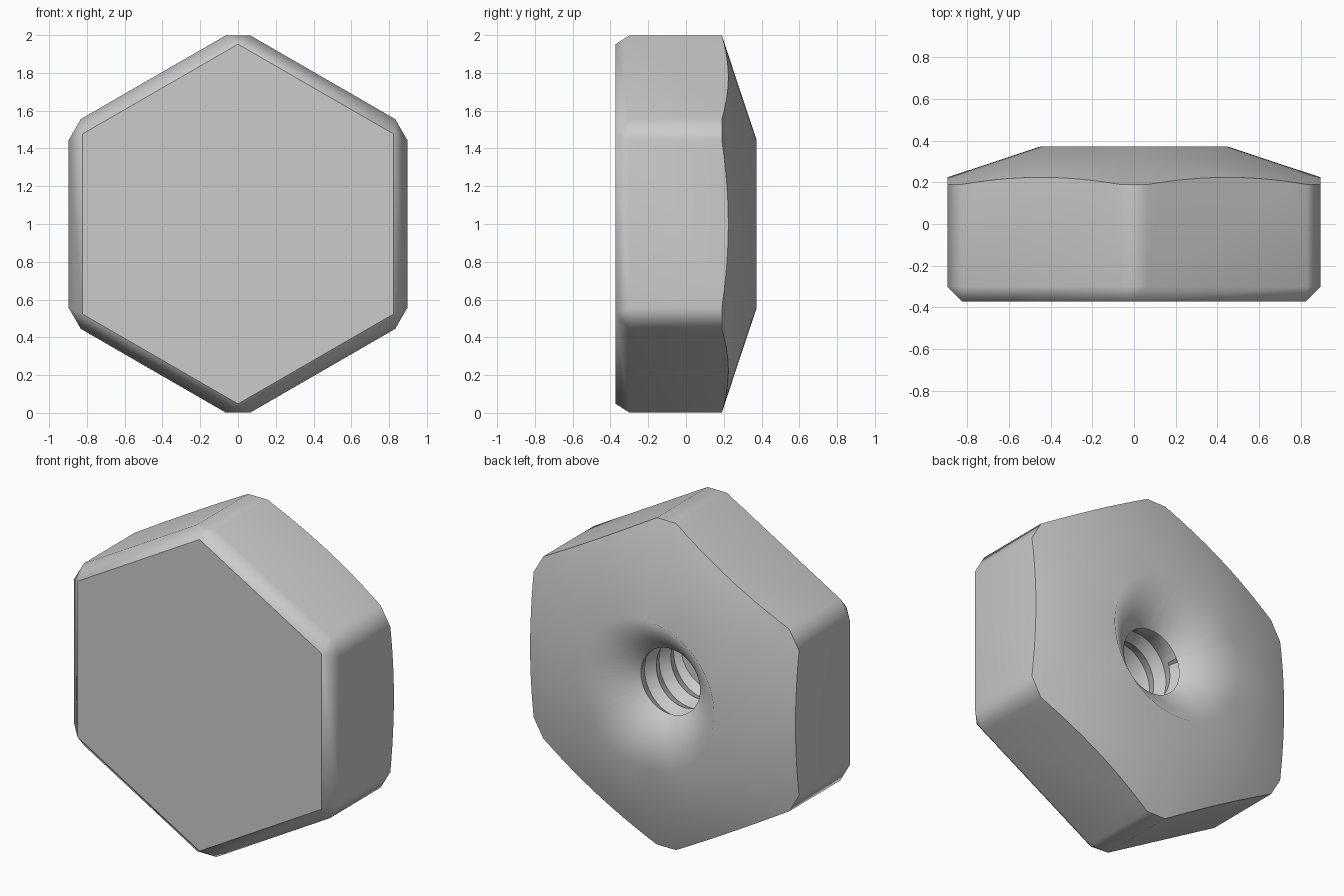
import bpy, bmesh
from math import sin, cos, pi, atan2, radians, floor

cube = bpy.data.objects.get("Cube")
if cube:
    bpy.data.objects.remove(cube)

# Main sizes
APOTHEM, CORNER_HALF = 0.897, 0.065      # hexagon flats and clipped corners
FRONT, CHAMFER, BACK = -0.372, -0.30, 0.372
FRONT_R, RIM_R = 0.952, 0.45
HOLE_R, HOLE_TOP, HOLE_END = 0.20, 0.15, -0.24
PITCH, THREAD_DEPTH = 0.14, 0.03
STEPS = 12                               # divisions along each flat

bm = bmesh.new()


def vert(r, a, y):
    return bm.verts.new((r * cos(a), y, 1 + r * sin(a)))


def bridge(a, b):
    n = len(a)
    return [bm.faces.new((a[i], a[(i + 1) % n], b[(i + 1) % n], b[i])) for i in range(n)]


# Angles around the axis: each sextant is one flat plus one clipped corner
clip = atan2(CORNER_HALF, 1.0)
angles = []
for s in range(6):
    start = radians(-30 + 60 * s) + clip
    angles += [start + (pi / 3 - 2 * clip) * i / STEPS for i in range(STEPS + 1)]
N = len(angles)


def outline(i):
    """Distance from the axis to the clipped hexagon."""
    off = angles[i] - (i // (STEPS + 1)) * pi / 3
    return APOTHEM / cos(off)


def cone_y(r):
    return BACK - (r - RIM_R) * (BACK - 0.19) / (1.0 - RIM_R)


# Back cone, running from the scalloped edge of the flats to the rim
edge = [vert(outline(i), a, cone_y(outline(i))) for i, a in enumerate(angles)]
rim = [vert(RIM_R, a, BACK) for a in angles]
bridge(edge, rim)

# Countersink into the hole
lip = [vert(HOLE_R, a, HOLE_TOP) for a in angles]
bridge(rim, lip)

# Side flats, clipped corners, front chamfers and front face
front = [vert(FRONT_R, radians(30 + 60 * s), FRONT) for s in range(6)]
low = []
for s in range(6):
    for i in (s * (STEPS + 1), s * (STEPS + 1) + STEPS):
        low.append(vert(outline(i), angles[i], CHAMFER))
for s in range(6):
    first = s * (STEPS + 1)
    a, b, c = low[2 * s], low[2 * s + 1], low[(2 * s + 2) % 12]
    bm.faces.new(edge[first:first + STEPS + 1] + [b, a])
    bm.faces.new((edge[first + STEPS], edge[(first + STEPS + 1) % N], c, b))
    bm.faces.new((a, b, front[s], front[s - 1]))
    bm.faces.new((b, c, front[s]))
bm.faces.new(front)

# Threaded hole: a helical ridge clamped between the lip and the bottom
rows = []
turns = angles + [angles[0] + 2 * pi]
for k in range(-2, 2 * floor((HOLE_TOP - HOLE_END) / PITCH) + 6):
    row = []
    for a in turns:
        y = HOLE_TOP - PITCH * (k / 2 + (a - angles[0]) / (2 * pi))
        r = HOLE_R + (THREAD_DEPTH if k % 2 else 0)
        if y >= HOLE_TOP or y <= HOLE_END:
            r = HOLE_R
        row.append(vert(r, a, min(HOLE_TOP, max(HOLE_END, y))))
    rows.append(row)
for p, q in zip(rows, rows[1:]):
    for i in range(N):
        bm.faces.new((p[i], p[i + 1], q[i + 1], q[i]))
bm.faces.new([vert(HOLE_R, a, HOLE_END) for a in angles])

bmesh.ops.remove_doubles(bm, verts=bm.verts, dist=0.0004)
bmesh.ops.dissolve_degenerate(bm, edges=bm.edges, dist=0.0001)
bmesh.ops.recalc_face_normals(bm, faces=bm.faces)

# Smooth faces with crisp edges, except for the soft countersink rim
for f in bm.faces:
    f.smooth = True
for e in bm.edges:
    on_rim = all(v.co.y > BACK - 0.001 for v in e.verts)
    e.smooth = on_rim or e.calc_face_angle(0) < radians(35)

mesh = bpy.data.meshes.new("hex_nut")
bm.to_mesh(mesh)
bm.free()
nut = bpy.data.objects.new("hex_nut", mesh)
bpy.context.collection.objects.link(nut)
soften = nut.modifiers.new("weighted_normals", "WEIGHTED_NORMAL")
soften.keep_sharp = True

# Material
grey = bpy.data.materials.new("light_grey")
grey.use_nodes = True
colour = (0.6, 0.6, 0.6, 1)
grey.diffuse_color = colour
grey.node_tree.nodes["Principled BSDF"].inputs["Base Color"].default_value = colour
mesh.materials.append(grey)
